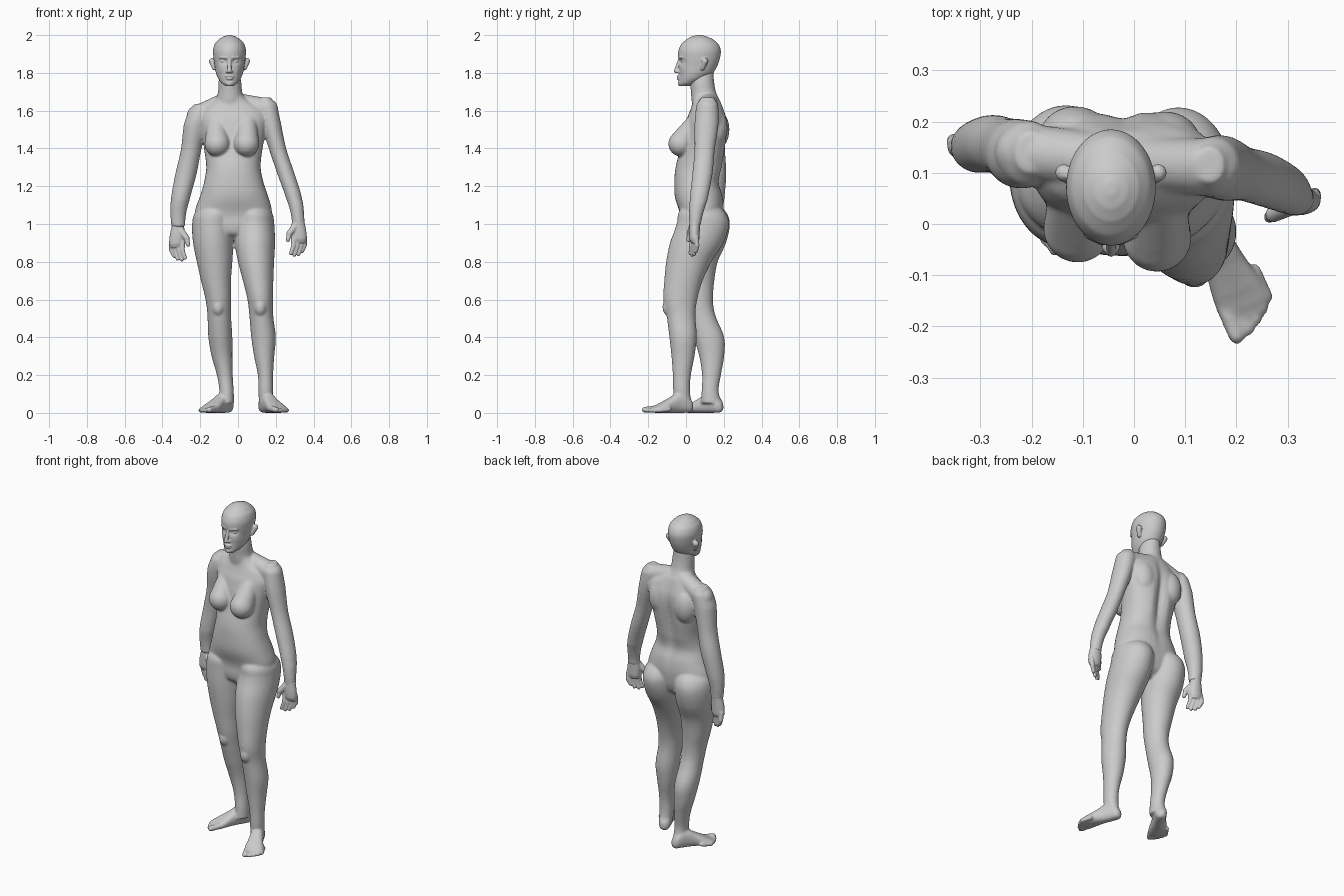
import bpy, bmesh, math
from mathutils import Vector, Matrix


def spline(a, b, c, d, t):
    return 0.5 * (2*b + (c - a)*t + (2*a - 5*b + 4*c - d)*t*t + (3*b - a - 3*c + d)*t**3)


def loft(bm, secs, e=2.0, frame=Matrix(), n=40, steps=5):
    """Closed skin through sections (level, a0, a1, b0, b1), smoothly interpolated."""
    rows = []
    last = len(secs) - 1
    for i in range(last):
        q = [secs[max(0, min(last, i + k))] for k in (-1, 0, 1, 2)]
        for s in range(steps + (i == last - 1)):
            row = [spline(*v, s / steps) for v in zip(*q)]
            row[0] = q[1][0] + (q[2][0] - q[1][0]) * s / steps
            rows.append(row)
    rings = []
    for t, a0, a1, b0, b1 in rows:
        ring = []
        for k in range(n):
            g = 2 * math.pi * k / n
            c, s = math.cos(g), math.sin(g)
            u = math.copysign(abs(c) ** (2 / e), c)
            v = math.copysign(abs(s) ** (2 / e), s)
            p = Vector(((a0 + a1)/2 + u*(a1 - a0)/2, (b0 + b1)/2 + v*(b1 - b0)/2, t))
            ring.append(bm.verts.new(frame @ p))
        rings.append(ring)
    for r0, r1 in zip(rings, rings[1:]):
        for k in range(n):
            m = (k + 1) % n
            bm.faces.new((r0[k], r0[m], r1[m], r1[k]))
    bm.faces.new(rings[0][::-1])
    bm.faces.new(rings[-1])
    return [v for r in rings for v in r]


def capsule(bm, p0, p1, r0, r1):
    p0, p1 = Vector(p0), Vector(p1)
    rot = (p1 - p0).to_track_quat('Z', 'Y')
    for v in bmesh.ops.create_uvsphere(bm, u_segments=20, v_segments=12, radius=1)['verts']:
        v.co = p1 + rot @ (v.co * r1) if v.co.z > -0.01 else p0 + rot @ (v.co * r0)


def blob(bm, c, r):
    bmesh.ops.create_uvsphere(bm, u_segments=24, v_segments=16, radius=1,
                              matrix=Matrix.Translation(c) @ Matrix.Diagonal((*r, 1)))


def push(verts, c, r, d):
    """Soft dent or bulge: move vertices near c by d, with falloff radii r."""
    for v in verts:
        q = sum(((v.co[i] - c[i]) / r[i]) ** 2 for i in range(3))
        v.co += Vector(d) * math.exp(-q)


def finish(name, bm, voxel, iters):
    bmesh.ops.recalc_face_normals(bm, faces=bm.faces)
    me = bpy.data.meshes.new(name)
    bm.to_mesh(me)
    bm.free()
    ob = bpy.data.objects.new(name, me)
    bpy.context.collection.objects.link(ob)
    rm = ob.modifiers.new("Fuse", 'REMESH')
    rm.mode, rm.voxel_size, rm.use_smooth_shade = 'VOXEL', voxel, True
    sm = ob.modifiers.new("Soften", 'SMOOTH')
    sm.factor, sm.iterations = 0.5, iters


body = bmesh.new()

# torso
torso = loft(body, [
    (.915, -.10, .06, .02, .13), (.95, -.18, .13, -.02, .17), (1.0, -.23, .175, -.035, .19),
    (1.08, -.225, .178, -.045, .20), (1.15, -.2, .158, -.06, .195), (1.22, -.18, .135, -.062, .178),
    (1.3, -.168, .12, -.055, .195), (1.4, -.18, .13, -.03, .212), (1.5, -.195, .15, -.01, .222),
    (1.56, -.2, .16, .005, .217), (1.61, -.18, .14, .025, .2), (1.65, -.13, .07, .035, .185),
    (1.68, -.1, .03, .035, .165)], e=2.25)
push(torso, (-.025, .22, 1.38), (.03, .08, .2), (0, -.03, 0))
push(torso, (-.025, -.06, 1.04), (.12, .05, .05), (0, .012, 0))

# neck and sloping shoulder muscles
loft(body, [(1.6, -.13, .05, .04, .195), (1.65, -.118, .036, .03, .18), (1.7, -.106, .022, .026, .158),
            (1.76, -.102, .016, .022, .148), (1.84, -.09, .0, .04, .145)])
capsule(body, (-.07, .125, 1.64), (-.215, .14, 1.572), .055, .057)
capsule(body, (-.02, .12, 1.645), (.155, .11, 1.608), .053, .057)
# shoulder blades
blob(body, (-.115, .17, 1.5), (.07, .06, .1))
blob(body, (.06, .16, 1.51), (.07, .06, .1))

# breasts
capsule(body, (-.115, .06, 1.53), (-.11, -.008, 1.425), .05, .068)
capsule(body, (.05, .045, 1.53), (.045, -.026, 1.425), .05, .068)

# legs, from hip to ankle
loft(body, [
    (1.12, -.17, -.06, .0, .16), (1.06, -.228, -.025, -.04, .215), (1.0, -.243, -.022, -.045, .232),
    (.9, -.238, -.024, -.045, .212), (.8, -.218, -.03, -.035, .168), (.7, -.196, -.037, -.022, .15),
    (.6, -.172, -.037, -.008, .143), (.52, -.162, -.037, .01, .155), (.4, -.157, -.03, .04, .202),
    (.3, -.14, -.03, .07, .202), (.2, -.112, -.028, .085, .185), (.12, -.099, -.023, .083, .173),
    (.05, -.1, -.02, .08, .185)])
loft(body, [
    (1.12, .02, .12, .0, .15), (1.06, -.015, .18, -.04, .208), (1.0, -.018, .192, -.05, .228),
    (.9, -.018, .196, -.085, .198), (.8, .0, .191, -.105, .135), (.7, .026, .187, -.115, .088),
    (.6, .05, .185, -.12, .06), (.52, .06, .186, -.103, .05), (.4, .07, .2, -.088, .057),
    (.3, .085, .192, -.077, .045), (.2, .105, .186, -.07, .026), (.12, .108, .186, -.068, .021),
    (.05, .11, .18, -.06, .028)])
# kneecaps
blob(body, (-.105, .03, .56), (.035, .04, .05))
blob(body, (.118, -.085, .56), (.035, .04, .05))

# feet with toes; side is the direction of the little toe
for heel, ang, side in (((.127, .035), 24, 1), ((-.04, .192), 33, -1)):
    a = math.radians(ang)
    fwd = Vector((side * math.sin(a), -math.cos(a), 0))
    lat = Vector((side * math.cos(a), math.sin(a), 0))
    m = Matrix((lat, Vector((0, 0, 1)), fwd)).transposed().to_4x4()
    m.translation = (heel[0], heel[1], 0)
    loft(body, [(0, -.014, .014, .012, .05), (.015, -.03, .03, .002, .075), (.05, -.036, .034, 0, .105),
                (.09, -.038, .036, 0, .105), (.13, -.042, .042, 0, .082), (.18, -.05, .052, 0, .056),
                (.215, -.052, .054, 0, .038), (.235, -.046, .046, .004, .028)], e=2.4, frame=m)
    for k, (off, tip) in enumerate(((-.036, .278), (-.01, .272), (.012, .26), (.032, .246), (.049, .228))):
        r = .0165 if k == 0 else .0125
        capsule(body, m @ Vector((off, r + .006, tip - .07)), m @ Vector((off, r, tip - r)), r, r)

# arms, from shoulder to wrist
loft(body, [
    (1.635, -.232, -.17, .1, .18), (1.6, -.26, -.15, .075, .2), (1.526, -.287, -.165, .07, .205),
    (1.39, -.303, -.195, .09, .207), (1.26, -.333, -.22, .1, .213), (1.13, -.355, -.255, .1, .203),
    (1.05, -.358, -.275, .112, .19), (.985, -.353, -.28, .118, .182)])
loft(body, [
    (1.67, .12, .175, .08, .15), (1.63, .1, .207, .055, .17), (1.526, .125, .229, .045, .172),
    (1.39, .166, .258, .045, .152), (1.26, .21, .302, .033, .14), (1.13, .256, .34, .02, .115),
    (1.05, .28, .35, .016, .09), (.99, .285, .353, .018, .078)])
finish("body", body, .006, 9)

# hands: palm, four fingers, thumb
for name, sx, y, z in (("right_hand", 1, .045, .0), ("left_hand", -1, .15, -.025)):
    hb = bmesh.new()
    f = Matrix.Translation((0, y, z)) @ Matrix.Diagonal((sx, 1, 1, 1))
    loft(hb, [(1.05, .286, .346, -.026, .034), (1.0, .284, .354, -.027, .03), (.96, .281, .362, -.028, .028),
              (.92, .283, .364, -.026, .026), (.9, .29, .358, -.018, .02)], frame=f)
    for kx, ky, tx, tz in ((.294, -.016, .28, .845), (.314, -.006, .298, .836),
                           (.334, .004, .32, .84), (.352, .014, .339, .855)):
        mid = f @ Vector((kx, ky, .885))
        capsule(hb, f @ Vector((kx, ky * .6, .93)), mid, .014, .0125)
        capsule(hb, mid, f @ Vector((tx, ky - .006, tz)), .0125, .01)
    capsule(hb, f @ Vector((.3, -.012, .985)), f @ Vector((.272, -.026, .95)), .02, .016)
    capsule(hb, f @ Vector((.272, -.026, .95)), f @ Vector((.264, -.032, .915)), .015, .011)
    finish(name, hb, .004, 4)

# head
hd = bmesh.new()
cx = -.045
skull = loft(hd, [(z, cx - w, cx + w, y0, y1) for z, w, y0, y1 in (
    (1.73, .022, -.03, .02), (1.745, .042, -.037, .06), (1.77, .06, -.037, .11), (1.8, .072, -.037, .145),
    (1.84, .079, -.038, .167), (1.88, .085, -.042, .18), (1.92, .087, -.04, .184), (1.955, .077, -.024, .17),
    (1.98, .054, .005, .14), (1.993, .032, .03, .11), (2.0, .01, .055, .085))], n=64)
push(skull, (cx, -.04, 1.735), (.025, .03, .018), (0, -.008, 0))
# eyes, brows, cheeks and ears
for s in (-1, 1):
    push(skull, (cx + s * .033, -.03, 1.862), (.022, .03, .013), (0, .017, 0))
    push(skull, (cx + s * .05, -.02, 1.82), (.02, .03, .02), (0, -.004, 0))
    blob(hd, (cx + s * .033, -.012, 1.862), (.015, .014, .011))
    capsule(hd, (cx + s * .016, -.036, 1.88), (cx + s * .047, -.022, 1.883), .007, .007)
    blob(hd, (cx + s * .01, -.044, 1.806), (.009, .011, .008))
    capsule(hd, (cx + s * .08, .088, 1.825), (cx + s * .092, .1, 1.862), .012, .017)
# nose and lips
capsule(hd, (cx, -.036, 1.866), (cx, -.053, 1.81), .008, .0115)
blob(hd, (cx, -.036, 1.781), (.024, .014, .006))
blob(hd, (cx, -.036, 1.769), (.02, .014, .007))
finish("head", hd, .004, 3)
